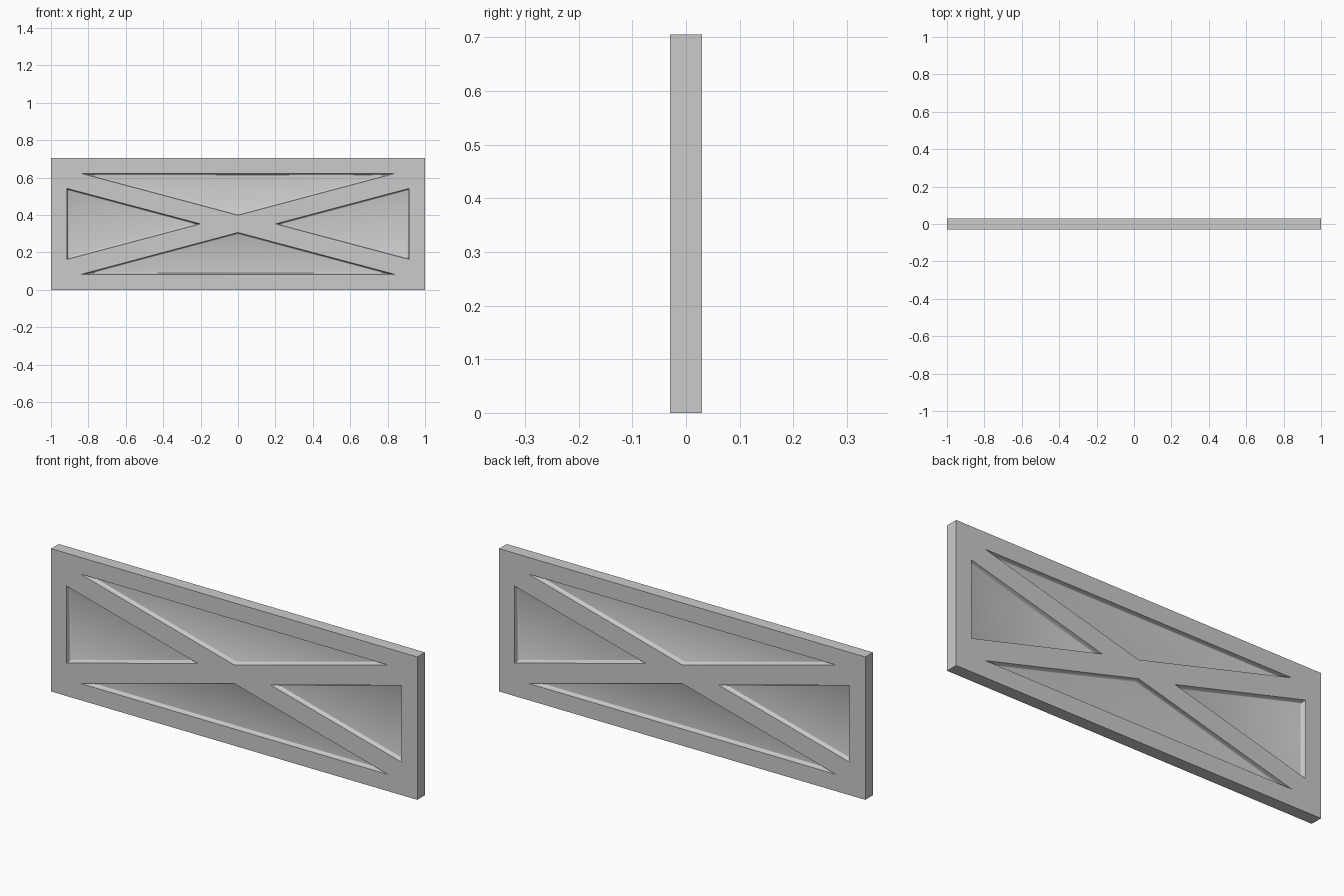
import bpy, bmesh
from mathutils import Vector

if "Cube" in bpy.data.objects:
    bpy.data.objects.remove(bpy.data.objects["Cube"])

W, T, H = 2.0, 0.06, 0.705
MID = H / 2
# wall profile of a recess: (inset from rim, depth below the surface)
PROFILE = [(-0.003, -0.01), (0.0, 0.0), (0.003, 0.013), (0.005, 0.0175), (0.010, 0.020)]


def triangle_inset(pts, amount):
    """Shrink a triangle evenly by scaling it about its incentre."""
    a, b, c = pts
    la, lb, lc = (b - c).length, (c - a).length, (a - b).length
    per = la + lb + lc
    centre = (a * la + b * lb + c * lc) / per
    area = abs((b.x - a.x) * (c.y - a.y) - (c.x - a.x) * (b.y - a.y)) / 2
    k = 1 - amount / (2 * area / per)
    return [centre + (p - centre) * k for p in pts]


def add_recess(bm, pts, side):
    """Add a closed triangular plug with tapered, filleted walls."""
    rings = []
    for inset, depth in PROFILE:
        y = side * (T / 2 - depth)
        rings.append([bm.verts.new((p.x, y, p.y)) for p in triangle_inset(pts, inset)])
    for r0, r1 in zip(rings, rings[1:]):
        for i in range(3):
            j = (i + 1) % 3
            bm.faces.new((r0[i], r0[j], r1[j], r1[i]))
    bm.faces.new(rings[0])
    bm.faces.new(rings[-1])


# solid panel
bpy.ops.mesh.primitive_cube_add(size=1, location=(0, 0, MID))
panel = bpy.context.object
panel.name = "cross_braced_panel"
panel.scale = (W, T, H)
bpy.ops.object.transform_apply(location=True, rotation=False, scale=True)

# four triangular recesses on each face, leaving the frame and the X brace
bm = bmesh.new()
for side in (-1, 1):
    for s in (-1, 1):
        ends = [(s * 0.915, MID + 0.19), (s * 0.915, MID - 0.19), (s * 0.20, MID)]
        long_edges = [(-0.84, MID + s * 0.27), (0.84, MID + s * 0.27), (0, MID + s * 0.046)]
        for tri in (ends, long_edges):
            add_recess(bm, [Vector(p) for p in tri], side)
bmesh.ops.recalc_face_normals(bm, faces=bm.faces)
mesh = bpy.data.meshes.new("recess_cutter")
bm.to_mesh(mesh)
bm.free()
cutter = bpy.data.objects.new("recess_cutter", mesh)
bpy.context.collection.objects.link(cutter)
cutter.hide_render = True

cut = panel.modifiers.new("recesses", 'BOOLEAN')
cut.operation = 'DIFFERENCE'
cut.solver = 'EXACT'
cut.object = cutter
bpy.context.view_layer.objects.active = panel
bpy.ops.object.modifier_apply(modifier=cut.name)
bpy.data.objects.remove(cutter)

# soft fillets, crisp rims and outer edges
bpy.ops.object.shade_smooth_by_angle(angle=0.7)
